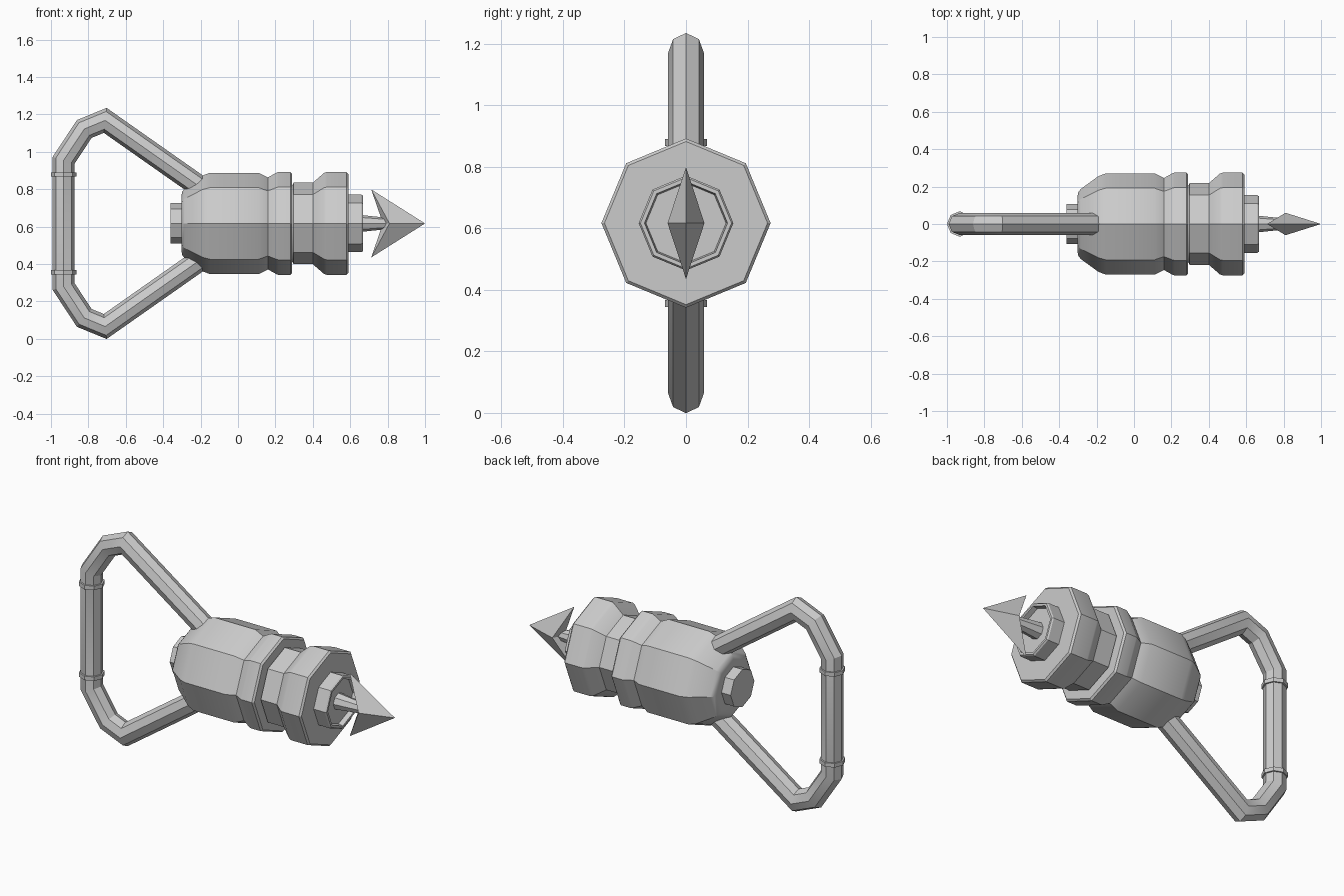
import bpy, math
from mathutils import Vector

if "Cube" in bpy.data.objects:
    bpy.data.objects.remove(bpy.data.objects["Cube"])

CZ = 0.617   # height of the main axis
N = 8        # all round parts are octagonal


def make(name, verts, faces):
    me = bpy.data.meshes.new(name)
    me.from_pydata([tuple(v) for v in verts], [], faces)
    me.update()
    ob = bpy.data.objects.new(name, me)
    bpy.context.collection.objects.link(ob)
    bpy.context.view_layer.objects.active = ob
    ob.select_set(True)
    bpy.ops.object.mode_set(mode='EDIT')
    bpy.ops.mesh.select_all(action='SELECT')
    bpy.ops.mesh.normals_make_consistent(inside=False)
    bpy.ops.object.mode_set(mode='OBJECT')
    bpy.ops.object.shade_smooth_by_angle(angle=math.radians(28))
    ob.select_set(False)
    return ob


def skin(name, rings):
    """Bridge successive octagon rings and cap both ends."""
    verts = [v for r in rings for v in r]
    faces = [list(range(N)), list(range(len(verts) - N, len(verts)))]
    for i in range(len(rings) - 1):
        for j in range(N):
            k = (j + 1) % N
            faces.append([i * N + j, i * N + k, (i + 1) * N + k, (i + 1) * N + j])
    return make(name, verts, faces)


def lathe(name, profile):
    """Octagonal turning along x from (x, radius) pairs."""
    return skin(name, [[(x, r * math.sin(j * math.tau / N), CZ + r * math.cos(j * math.tau / N))
                        for j in range(N)] for x, r in profile])


def tube(name, path, radius):
    """Octagonal tube with mitred corners along a path in the xz plane."""
    pts = [Vector((x, 0, z)) for x, z in path]
    rings = []
    for i, p in enumerate(pts):
        a = (p - pts[i - 1]).normalized() if i else (pts[1] - p).normalized()
        b = (pts[i + 1] - p).normalized() if i < len(pts) - 1 else a
        t = (a + b).normalized()
        side = Vector((-t.z, 0, t.x)) / t.dot(a)
        rings.append([p + radius * (math.cos(j * math.tau / N) * side
                                    + math.sin(j * math.tau / N) * Vector((0, 1, 0)))
                      for j in range(N)])
    return skin(name, rings)


# Main housing with grooves and bevelled collars
lathe("housing", [(-0.302, 0.15), (-0.298, 0.17), (-0.285, 0.187), (-0.19, 0.256), (-0.15, 0.271),
                  (0.11, 0.271), (0.16, 0.246), (0.205, 0.271), (0.215, 0.275),
                  (0.28, 0.275), (0.29, 0.265), (0.29, 0.205), (0.298, 0.218),
                  (0.40, 0.218), (0.46, 0.27), (0.475, 0.275),
                  (0.58, 0.275), (0.59, 0.265), (0.59, 0.14)])

# Rear cap
lathe("rear_cap", [(-0.36, 0.108), (-0.29, 0.108)])

# Muzzle ring with recessed centre
lathe("muzzle_ring", [(0.58, 0.14), (0.59, 0.154), (0.66, 0.154), (0.668, 0.148),
                      (0.668, 0.135), (0.64, 0.13)])

# Shaft of the dart
lathe("dart_shaft", [(0.63, 0.048), (0.80, 0.03)])

# Barbed dart head: tip, two swept barbs, two flat sides, rear notch
make("dart_head",
     [(1.0, 0, CZ), (0.712, 0, CZ + 0.182), (0.81, 0.06, CZ),
      (0.712, 0, CZ - 0.182), (0.81, -0.06, CZ), (0.775, 0, CZ)],
     [f for i in range(4) for f in ((0, 1 + i, 1 + (i + 1) % 4), (5, 1 + (i + 1) % 4, 1 + i))])

# Handle loop, mirrored about the axis
half = [(-0.16, 0.782), (-0.71, 1.168), (-0.822, 1.122), (-0.932, 0.955)]
tube("handle", half + [(x, 2 * CZ - z) for x, z in reversed(half)], 0.059)

# Grip collars on the handle
for name, s in (("upper_collar", 1), ("lower_collar", -1)):
    tube(name, [(-0.932, CZ + s * 0.25), (-0.932, CZ + s * 0.273)], 0.068)
